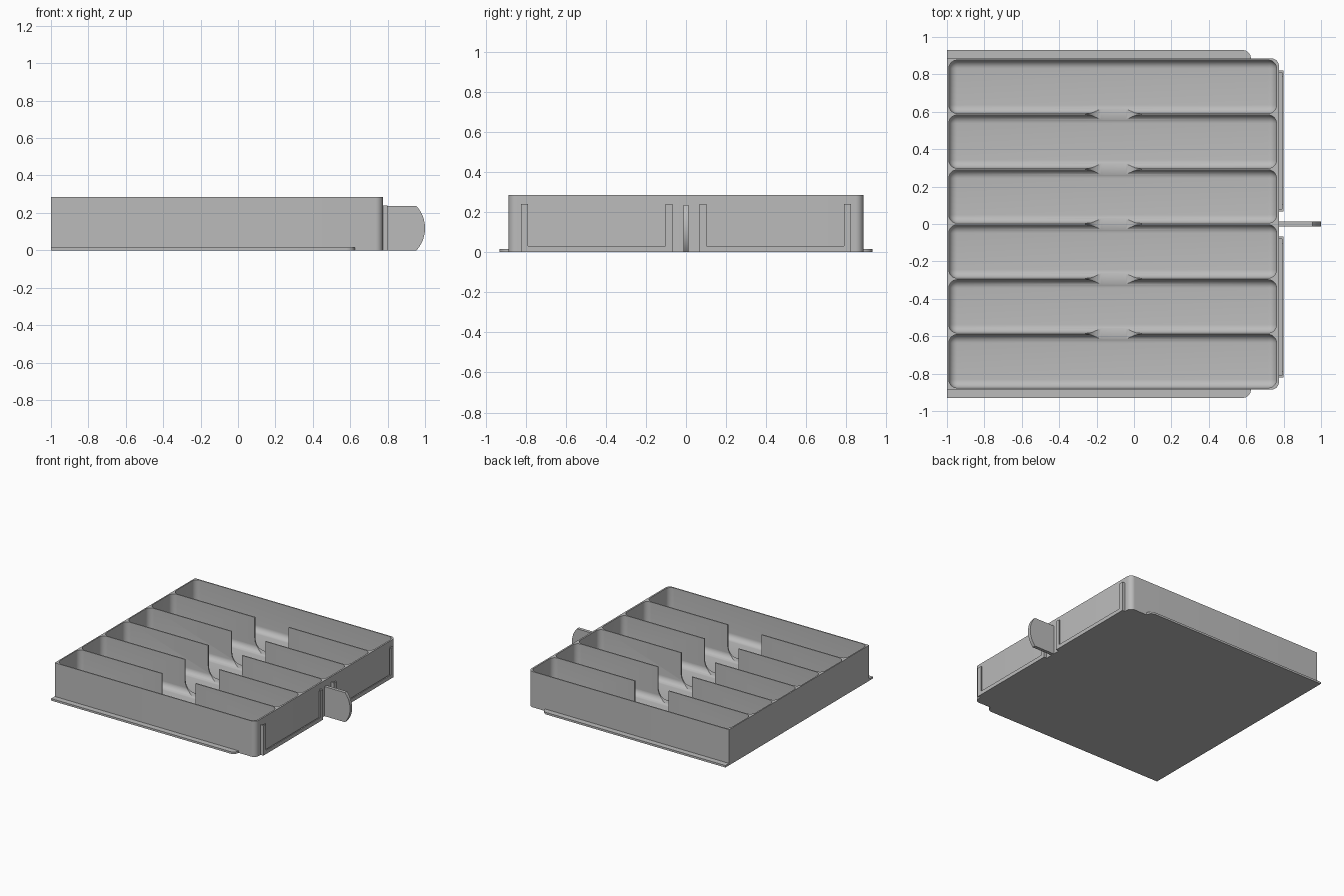
import bpy, bmesh
from math import sin, cos, pi, radians, asin
from mathutils import Matrix, Vector

if "Cube" in bpy.data.objects:
    bpy.data.objects.remove(bpy.data.objects["Cube"])

grey = bpy.data.materials.new("plain grey")
grey.use_nodes = True
grey.diffuse_color = (0.5, 0.5, 0.5, 1)
grey.node_tree.nodes["Principled BSDF"].inputs["Base Color"].default_value = (0.5, 0.5, 0.5, 1)

HEIGHT = 0.285
FLOOR = 0.015
END = 0.775      # handle-side face of the tray
HALF = 0.885     # half width of the tray


def make(name, bm):
    """Turn a bmesh into an object with the shared material."""
    bmesh.ops.recalc_face_normals(bm, faces=bm.faces)
    mesh = bpy.data.meshes.new(name)
    bm.to_mesh(mesh)
    bm.free()
    mesh.materials.append(grey)
    obj = bpy.data.objects.new(name, mesh)
    bpy.context.collection.objects.link(obj)
    return obj


def prism(name, points, depth):
    """Extrude a closed list of 3D points along a vector."""
    bm = bmesh.new()
    face = bm.faces.new([bm.verts.new(p) for p in points])
    grown = bmesh.ops.extrude_face_region(bm, geom=[face])
    verts = [g for g in grown["geom"] if isinstance(g, bmesh.types.BMVert)]
    bmesh.ops.translate(bm, verts=verts, vec=Vector(depth))
    return make(name, bm)


def arc(cx, cy, r, start, stop, steps=8):
    return [(cx + r * cos(start + (stop - start) * i / steps),
             cy + r * sin(start + (stop - start) * i / steps)) for i in range(steps + 1)]


def smooth(obj):
    bpy.ops.object.select_all(action="DESELECT")
    obj.select_set(True)
    bpy.context.view_layer.objects.active = obj
    bpy.ops.object.shade_smooth_by_angle(angle=radians(30))


def cut(obj, cutter):
    mod = obj.modifiers.new("cut", "BOOLEAN")
    mod.operation = "DIFFERENCE"
    mod.solver = "EXACT"
    mod.object = cutter
    bpy.context.view_layer.objects.active = obj
    bpy.ops.object.modifier_apply(modifier=mod.name)
    bpy.data.objects.remove(cutter)


def pocket(y, x0=-0.99, x1=0.762, width=0.285, r=0.045):
    """Compartment cutter with rounded corners and floor edge."""
    bm = bmesh.new()
    top = HEIGHT + 0.1
    bmesh.ops.create_cube(bm, size=1, matrix=Matrix.Translation(
        ((x0 + x1) / 2, y, (FLOOR + top) / 2)) @ Matrix.Diagonal((x1 - x0, width, top - FLOOR, 1)))
    edges = [e for e in bm.edges if any(v.co.z < HEIGHT for v in e.verts)]
    bmesh.ops.bevel(bm, geom=edges, offset=r, segments=8, profile=0.5, affect="EDGES")
    return make("pocket_cutter", bm)


# Tray body: square at one end, rounded corners at the handle end
r = 0.04
outline = [(-1, HALF), (-1, -HALF)]
outline += arc(END - r, -HALF + r, r, -pi / 2, 0) + arc(END - r, HALF - r, r, 0, pi / 2)
tray = prism("tray_body", [(x, y, 0) for x, y in outline], (0, 0, HEIGHT))

# Six compartments
for i in range(6):
    cut(tray, pocket((i - 2.5) * 0.2935))

# Finger notch through all the dividers
low, r = FLOOR + 0.004, 0.1
notch = [(0.04, HEIGHT + 0.1), (-0.26, HEIGHT + 0.1)]
notch += arc(-0.26 + r, low + r, r, pi, 1.5 * pi, 10) + arc(0.04 - r, low + r, r, 1.5 * pi, 2 * pi, 10)
cut(tray, prism("notch_cutter", [(x, -0.66, z) for x, z in notch], (0, 1.32, 0)))
smooth(tray)

# Side runners along the base, and label holders on the handle end
for side, name in ((1, "left"), (-1, "right")):
    r = 0.045
    strip = [(0.625, HALF - 0.005), (-1, HALF - 0.005), (-1, 0.93)]
    strip += arc(0.625 - r, 0.93 - r, r, pi / 2, 0)
    smooth(prism(name + "_runner", [(x, side * y, 0) for x, y in strip], (0, 0, 0.016)))

    for part, x, thick, rim, sill in (("spacer", END - 0.003, 0.018, 0.012, 0.012),
                                      ("lip", 0.79, 0.01, 0.035, 0.03)):
        a, b, top = 0.068, 0.822, 0.24
        frame = [(a, 0), (b, 0), (b, top), (b - rim, top),
                 (b - rim, sill), (a + rim, sill), (a + rim, top), (a, top)]
        prism(name + "_label_holder_" + part, [(x, side * y, z) for y, z in frame], (thick, 0, 0))

# Upright pull tab with a bowed outer edge
radius, half = 0.177, 0.118
sweep = asin(half / radius)
tab = [(END - 0.005, 2 * half), (END - 0.005, 0)] + arc(1 - radius, half, radius, -sweep, sweep, 12)
smooth(prism("pull_tab", [(x, -0.013, z) for x, z in tab], (0, 0.026, 0)))
